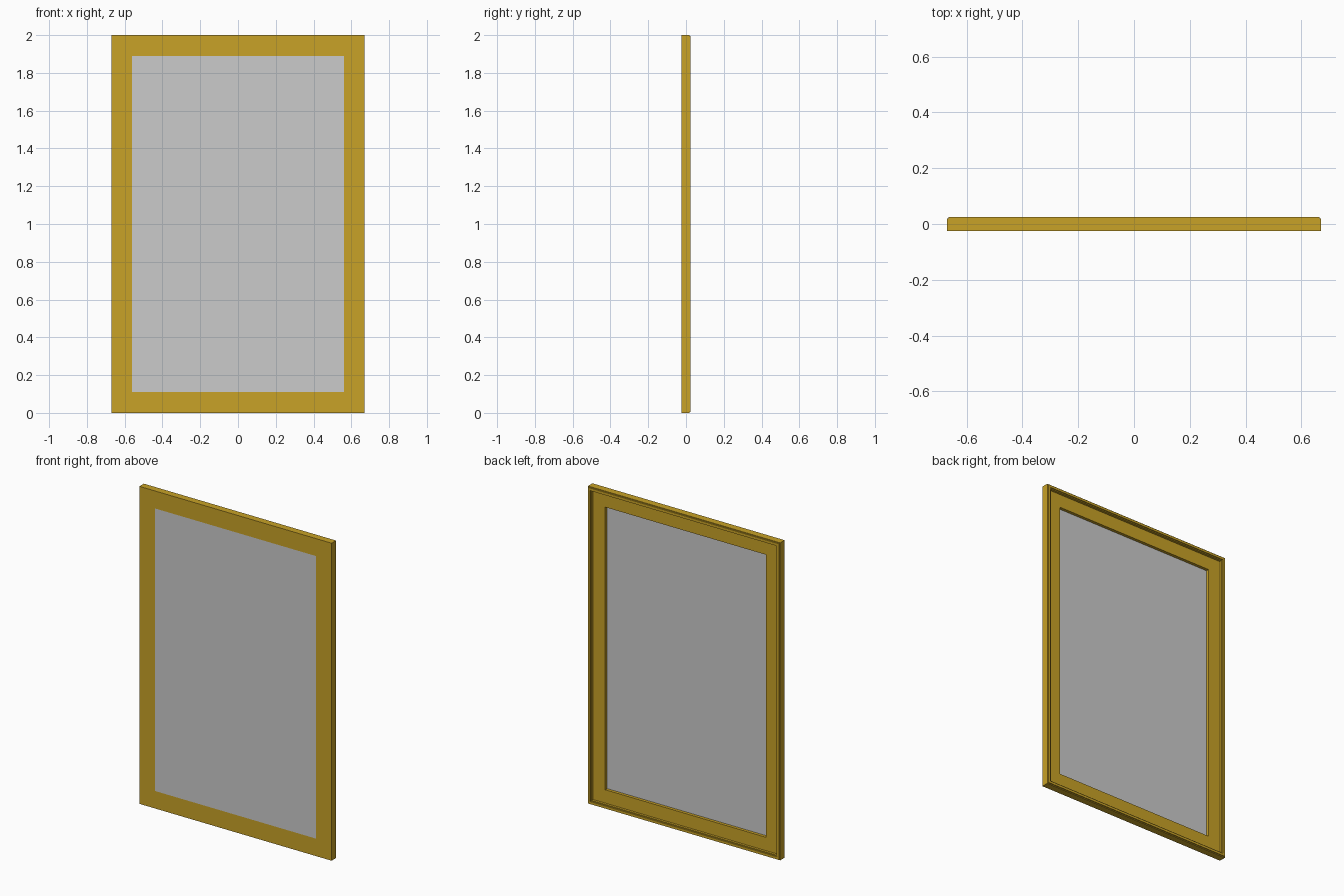
import bpy, bmesh

if "Cube" in bpy.data.objects:
    bpy.data.objects.remove(bpy.data.objects["Cube"])

W, H, T = 0.67, 2.0, 0.025   # half width, height, half thickness
BORDER = 0.11                # visible width of the frame

def material(name, rgb):
    m = bpy.data.materials.new(name)
    m.diffuse_color = (*rgb, 1)
    m.use_nodes = True
    m.node_tree.nodes["Principled BSDF"].inputs["Base Color"].default_value = m.diffuse_color
    return m

def rect_sweep(name, profile):
    """Sweep a closed (inset, y) profile round the rectangle with mitred corners."""
    bm = bmesh.new()
    rings = []
    for sx, top in ((-1, 0), (1, 0), (1, 1), (-1, 1)):
        rings.append([bm.verts.new((sx * (W - d), y, H - d if top else d)) for d, y in profile])
    n = len(profile)
    for i in range(4):
        a, b = rings[i], rings[(i + 1) % 4]
        for j in range(n):
            k = (j + 1) % n
            bm.faces.new((a[j], b[j], b[k], a[k]))
    bmesh.ops.recalc_face_normals(bm, faces=bm.faces)
    me = bpy.data.meshes.new(name)
    bm.to_mesh(me)
    bm.free()
    ob = bpy.data.objects.new(name, me)
    bpy.context.collection.objects.link(ob)
    return ob

# Frame: flat front, raised stepped rim at the back, rebate round the opening
frame = rect_sweep("frame", [
    (0, -T), (0, 0.019), (0.005, 0.019), (0.005, T),
    (0.020, T), (0.020, 0.019), (0.026, 0.019), (0.026, 0.004),
    (BORDER, 0.004), (BORDER, -T),
])
frame.data.materials.append(material("gold", (0.58, 0.36, 0.02)))

# Panel: thin sheet flush with the front of the frame
bpy.ops.mesh.primitive_cube_add(size=1, location=(0, -T + 0.005, H / 2))
panel = bpy.context.object
panel.name = "panel"
panel.dimensions = (2 * (W - BORDER), 0.01, H - 2 * BORDER)
bpy.ops.object.transform_apply(location=False, rotation=False, scale=True)
